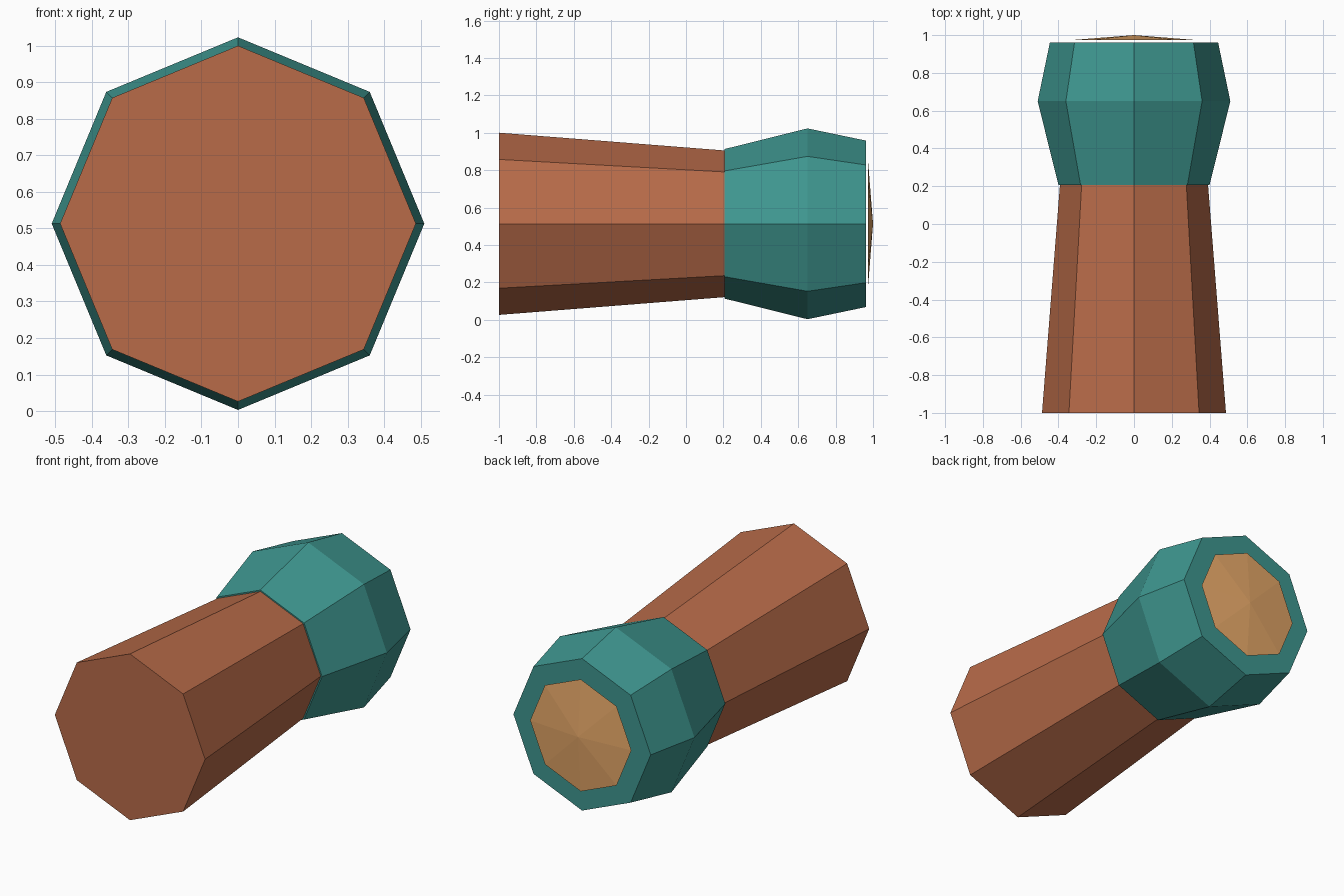
import bpy, bmesh, math

if "Cube" in bpy.data.objects:
    bpy.data.objects.remove(bpy.data.objects["Cube"])

AXIS_Z = 0.513
SIDES = 8


def srgb(r, g, b):
    def lin(c):
        c /= 255
        return c / 12.92 if c <= 0.04045 else ((c + 0.055) / 1.055) ** 2.4
    return (lin(r), lin(g), lin(b), 1)


def material(name, rgb):
    m = bpy.data.materials.new(name)
    m.diffuse_color = srgb(*rgb)
    m.use_nodes = True
    m.node_tree.nodes["Principled BSDF"].inputs["Base Color"].default_value = m.diffuse_color
    return m


def lathe(name, profile, mat):
    """Closed eight-sided solid along y from (y, radius) pairs; radius 0 is a tip."""
    bm = bmesh.new()
    rings = []
    for y, r in profile:
        n = SIDES if r else 1
        rings.append([bm.verts.new((r * math.sin(2 * math.pi * i / SIDES), y,
                                    AXIS_Z + r * math.cos(2 * math.pi * i / SIDES)))
                      for i in range(n)])
    for a, b in zip(rings, rings[1:]):
        for i in range(SIDES):
            j = (i + 1) % SIDES
            if len(b) == 1:
                bm.faces.new((a[i], a[j], b[0]))
            else:
                bm.faces.new((a[i], a[j], b[j], b[i]))
    for ring in (rings[0], rings[-1]):
        if len(ring) > 1:
            bm.faces.new(ring)
    bmesh.ops.recalc_face_normals(bm, faces=bm.faces[:])
    mesh = bpy.data.meshes.new(name)
    bm.to_mesh(mesh)
    bm.free()
    mesh.materials.append(mat)
    obj = bpy.data.objects.new(name, mesh)
    bpy.context.collection.objects.link(obj)
    return obj


brown = material("rust brown", (184, 107, 73))
teal = material("teal", (62, 150, 143))
amber = material("pale amber", (238, 174, 108))

# Tapered handle, flared head, shallow pointed lens
lathe("handle", [(-1.0, 0.487), (0.207, 0.392)], brown)
lathe("head", [(0.207, 0.40), (0.65, 0.51), (0.962, 0.445)], teal)
lathe("lens", [(0.974, 0.328), (1.0, 0)], amber)
